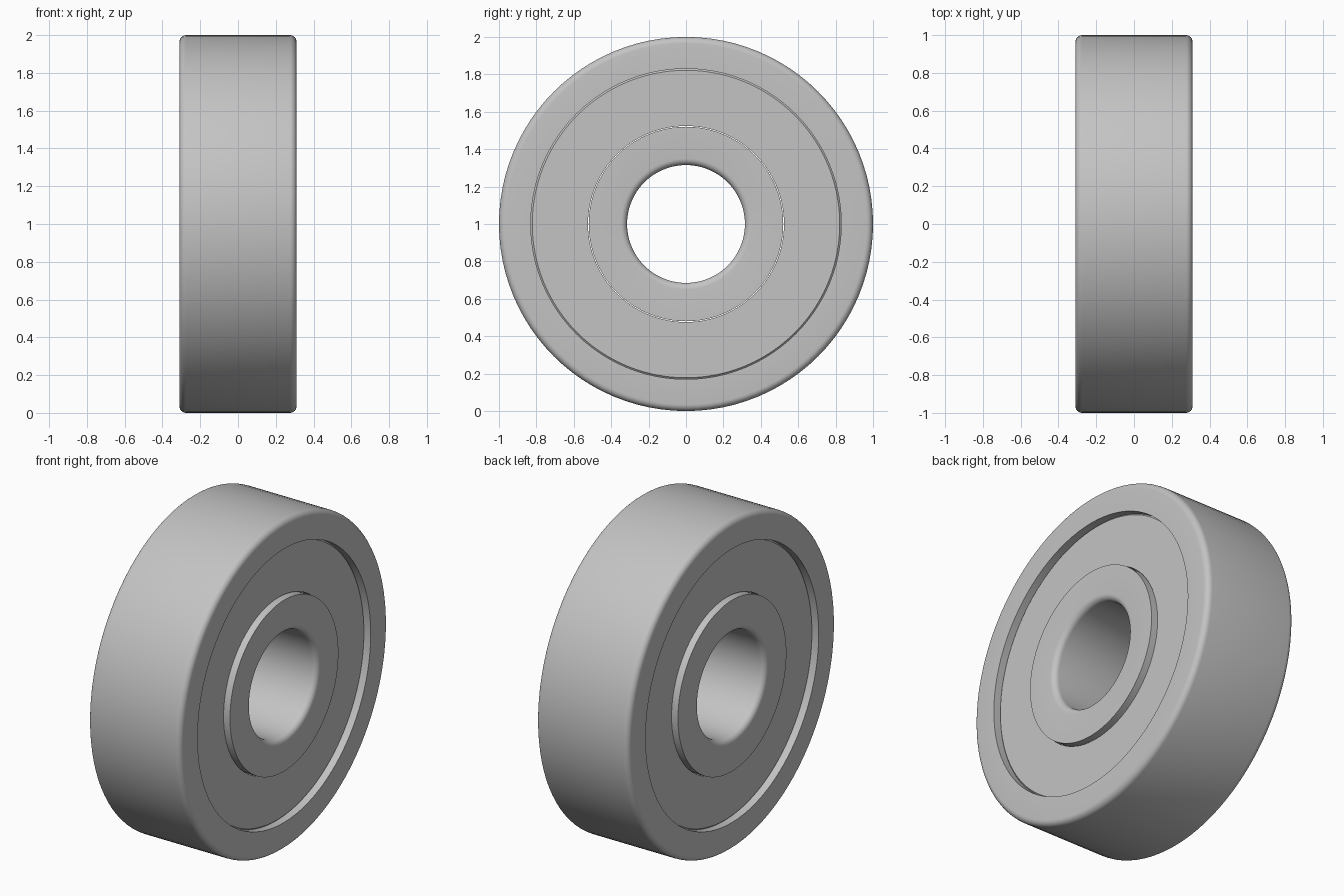
import bpy, bmesh, math
from mathutils import Vector

SEGMENTS = 96
HALF_WIDTH = 0.31
FILLET = 0.035
FACE_DEPTH = 0.27  # outer face of the recessed shields

cube = bpy.data.objects.get("Cube")
if cube:
    bpy.data.objects.remove(cube, do_unlink=True)

steel = bpy.data.materials.new("steel grey")
steel.use_nodes = True
colour = (0.55, 0.55, 0.55, 1)
steel.diffuse_color = colour
steel.node_tree.nodes["Principled BSDF"].inputs["Base Color"].default_value = colour


def fillet(radius, direction, size=FILLET, steps=6):
    """Quarter round from the side face (+x) to the cylinder at the given radius."""
    points = []
    for i in range(steps + 1):
        a = math.pi / 2 * i / steps
        points.append((HALF_WIDTH - size + size * math.cos(a),
                       radius - direction * size * (1 - math.sin(a))))
    return points


def mirrored(half):
    """Close a half profile by mirroring it across the middle plane."""
    return half + [(-x, r) for x, r in reversed(half)]


def lathe(name, profile):
    """Turn a closed (x, radius) profile around the horizontal axle."""
    bm = bmesh.new()
    verts = [bm.verts.new((x, 0, r)) for x, r in profile]
    edges = [bm.edges.new((v, verts[(i + 1) % len(verts)])) for i, v in enumerate(verts)]
    bmesh.ops.spin(bm, geom=verts + edges, cent=Vector(), axis=(1, 0, 0),
                   angle=math.tau, steps=SEGMENTS, use_merge=True)
    bmesh.ops.remove_doubles(bm, verts=bm.verts, dist=0.0001)
    bmesh.ops.recalc_face_normals(bm, faces=bm.faces)
    mesh = bpy.data.meshes.new(name)
    bm.to_mesh(mesh)
    bm.free()
    mesh.materials.append(steel)
    obj = bpy.data.objects.new(name, mesh)
    obj.location.z = 1
    bpy.context.collection.objects.link(obj)
    bpy.ops.object.select_all(action="DESELECT")
    obj.select_set(True)
    bpy.context.view_layer.objects.active = obj
    bpy.ops.object.shade_smooth_by_angle(angle=math.radians(30))
    return obj


# Outer ring with rounded rim and a straight recess wall
lathe("outer_ring", mirrored([(HALF_WIDTH, 0.83)] + fillet(1.0, 1)))

# Inner ring with rounded bore
lathe("inner_ring", mirrored([(HALF_WIDTH, 0.52)] + fillet(0.315, -1)))

# Recessed shields, with a small chamfer where they seat in the outer ring
for side, name in ((1, "left_shield"), (-1, "right_shield")):
    section = [(FACE_DEPTH, 0.524), (FACE_DEPTH, 0.822), (FACE_DEPTH - 0.01, 0.832),
               (FACE_DEPTH - 0.04, 0.832), (FACE_DEPTH - 0.04, 0.524)]
    lathe(name, [(side * x, r) for x, r in section])
